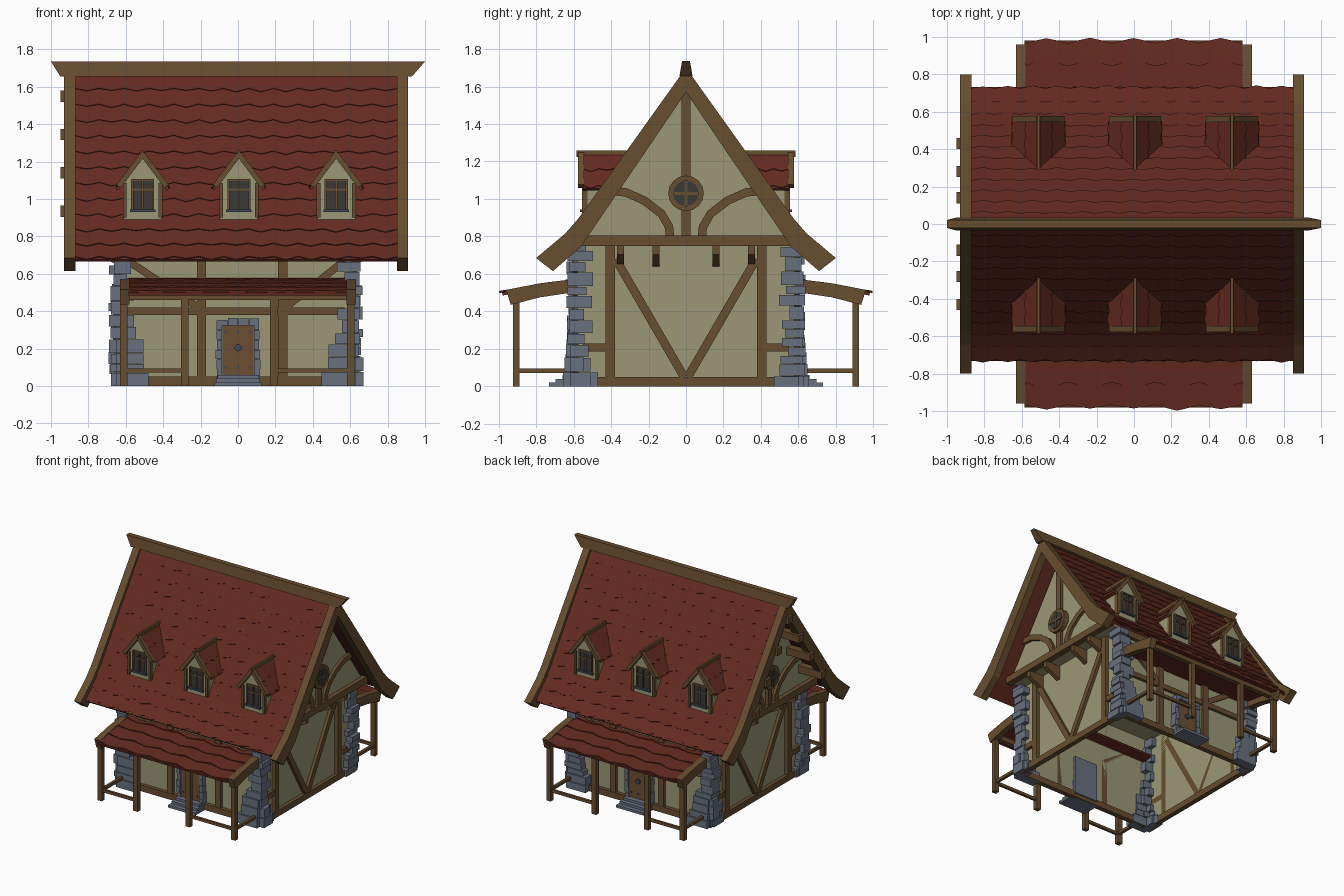
import bpy, bmesh, math, random
from mathutils import Vector

random.seed(4)
cube = bpy.data.objects.get("Cube")
if cube:
    bpy.data.objects.remove(cube, do_unlink=True)

COLOURS = {
    "roof_tile": (0.125, 0.0235, 0.0145),
    "timber": (0.135, 0.074, 0.029),
    "plaster": (0.33, 0.31, 0.18),
    "stone": (0.14, 0.165, 0.215),
    "door_wood": (0.15, 0.076, 0.03),
    "dark_glass": (0.042, 0.04, 0.038),
    "iron": (0.05, 0.065, 0.1),
}
CX, WALL_X, WALL_Y = -0.01, 0.62, 0.58   # house centre and wall half sizes
JETTY = 0.11                             # overhang of the upper gables
SIDES = (-1, 1)
parts = {}


def part(name, colour):
    """Mesh that collects all pieces of one part."""
    return parts.setdefault(name, (bmesh.new(), colour))[0]


# Mappings from (across, up, depth) to space
def long_wall(s):
    return lambda u, z, d: (CX + u, s * (WALL_Y + d), z)


def gable_wall(s, out=0):
    return lambda u, z, d: (CX + s * (WALL_X + out + d), u, z)


def facing(s, cx=0):
    return lambda u, z, d: (cx + u, s * d, z)


def along_x(s):
    return lambda u, z, d: (d, s * u, z)


def prism(bm, place, outline, d0, d1):
    near = [bm.verts.new(place(u, z, d0)) for u, z in outline]
    far = [bm.verts.new(place(u, z, d1)) for u, z in outline]
    bm.faces.new(near)
    bm.faces.new(far[::-1])
    for i in range(len(near)):
        bm.faces.new((near[i - 1], far[i - 1], far[i], near[i]))
    return near + far


def rect(u0, u1, z0, z1):
    return [(u0, z0), (u1, z0), (u1, z1), (u0, z1)]


def disc(z, r, n=16):
    return [(r * math.cos(math.tau * i / n), z + r * math.sin(math.tau * i / n)) for i in range(n)]


def ribbon(points, width):
    """Outline of a band of constant width along a path."""
    pts = [Vector(p) for p in points]
    left, right = [], []
    for i, p in enumerate(pts):
        t = (pts[min(i + 1, len(pts) - 1)] - pts[max(i - 1, 0)]).normalized()
        n = Vector((-t.y, t.x)) * width / 2
        left.append(p + n)
        right.append(p - n)
    return left + right[::-1]


def on_path(points, dist):
    pts = [Vector(p) for p in points]
    for i in range(len(pts) - 1):
        seg = pts[i + 1] - pts[i]
        if dist <= seg.length or i == len(pts) - 2:
            t = seg.normalized()
            return pts[i] + t * dist, Vector((-t.y, t.x))
        dist -= seg.length


def tile_rows(bm, place, path, d0, d1, rows, period, wave, lift):
    """Lapped rows of tiles with pointed lower edges over a thin deck."""
    prism(bm, place, ribbon([(u, z - 0.012) for u, z in path], 0.016), d0, d1)
    length = sum((Vector(b) - Vector(a)).length for a, b in zip(path, path[1:]))
    cols = max(1, round((d1 - d0) / period)) * 4
    for r in range(rows):
        rings, drop = [], 0
        top, _ = on_path(path, length * r / rows)
        for k in range(cols + 1):
            if k % 4 == 0:
                drop = wave * random.uniform(0.6, 1.2)
            edge = length * (r + 1) / rows + drop * (0, 0.55, 1, 0.55)[k % 4] - wave / 2
            low, n = on_path(path, edge)
            d = d0 + (d1 - d0) * k / cols
            rings.append([bm.verts.new(place(p.x, p.y, d))
                          for p in (top, low + n * lift, low - n * 0.004)])
        for a, b in zip(rings, rings[1:]):
            for i in range(3):
                bm.faces.new((a[i - 1], a[i], b[i], b[i - 1]))
        bm.faces.new(rings[0])
        bm.faces.new(rings[-1][::-1])


# Lower walls, open below, and overhanging attic with its ceiling
prism(part("lower_walls", "plaster"), along_x(1), rect(-WALL_Y, WALL_Y, 0, 0.755), CX - WALL_X, CX + WALL_X)
half = [(WALL_Y, 0.755), (WALL_Y, 0.79)]
attic = half + [(0, 1.61)] + [(-y, z) for y, z in half[::-1]]
prism(part("attic_walls", "plaster"), along_x(1), attic, CX - WALL_X - JETTY, CX + WALL_X + JETTY)

# Main roof, barge boards and ridge beam
ROOF = [(0, 1.665), (0.55, 0.875), (0.64, 0.77), (0.728, 0.683)]
BARGE = [(0, 1.70), (0.575, 0.895), (0.645, 0.815), (0.80, 0.685),
         (0.71, 0.615), (0.56, 0.745), (0.51, 0.82), (0, 1.57)]
for s in SIDES:
    tile_rows(part("main_roof", "roof_tile"), along_x(s), ROOF, CX - 0.865, CX + 0.865, 12, 0.135, 0.02, 0.006)
    for e in SIDES:
        prism(part("barge_boards", "timber"), along_x(s), BARGE, CX + e * 0.86, CX + e * 0.92)
ridge = [(-1, 1.735), (1, 1.735), (0.93, 1.655), (-0.95, 1.655)]
for v in prism(part("ridge_beam", "timber"), facing(1), ridge, -0.035, 0.035):
    if v.co.z > 1.7:
        v.co.y *= 0.6

# Purlin ends under one overhang
for y, z in ((0, 1.55), (0.14, 1.345), (0.28, 1.14), (0.43, 0.935)):
    for s in SIDES[:2 if y else 1]:
        prism(part("purlins", "timber"), along_x(s), rect(y - 0.03, y + 0.03, z - 0.03, z + 0.03), -0.95, -0.72)

# Gable timbers, brackets under the overhang and round windows
BRACKET = [(0, 0.75), (JETTY + 0.02, 0.75), (JETTY + 0.02, 0.705), (0, 0.64)]
ARCH = [(0.42, 1.045), (0.32, 1.035), (0.22, 0.99), (0.13, 0.92), (0.09, 0.85), (0.085, 0.79)]
for s in SIDES:
    wall, upper = gable_wall(s), gable_wall(s, JETTY)
    bm = part("gable_timbers", "timber")
    prism(bm, wall, rect(-WALL_Y, WALL_Y, 0, 0.05), -0.01, 0.03)
    prism(bm, upper, rect(-0.6, 0.6, 0.75, 0.805), -0.02, 0.035)
    prism(bm, upper, rect(-0.025, 0.025, 0.8, 1.58), 0, 0.025)
    for m in SIDES:
        prism(bm, wall, rect(m * 0.38, m * 0.43, 0.04, 0.755), 0, 0.03)
        prism(bm, wall, rect(m * 0.42, m * 0.55, 0.185, 0.23), 0, 0.025)
        prism(bm, wall, ribbon([(m * 0.375, 0.68), (m * 0.01, 0.05)], 0.045), 0, 0.024)
        prism(bm, upper, ribbon([(m * u, z) for u, z in ARCH], 0.045), 0, 0.022)
        for y in (0.16, 0.35):
            out = lambda u, z, d, s=s: (CX + s * (WALL_X + u), d, z)
            prism(part("brackets", "timber"), out, BRACKET, m * y - 0.018, m * y + 0.018)
    prism(part("round_window_frames", "timber"), upper, disc(1.03, 0.095), 0, 0.045)
    prism(part("round_window_glass", "dark_glass"), upper, disc(1.03, 0.068), 0.04, 0.048)
    bars = part("round_window_bars", "timber")
    prism(bars, upper, rect(-0.008, 0.008, 0.96, 1.10), 0.045, 0.055)
    prism(bars, upper, rect(-0.07, 0.07, 1.022, 1.038), 0.045, 0.054)

# Long wall timbers, doors and steps
for s in SIDES:
    wall, bm = long_wall(s), part("long_wall_timbers", "timber")
    prism(bm, wall, rect(-WALL_X, WALL_X, 0, 0.05), -0.01, 0.03)
    prism(bm, wall, rect(-WALL_X, WALL_X, 0.70, 0.75), 0, 0.03)
    prism(bm, wall, rect(-0.58, 0.58, 0.38, 0.42), 0, 0.022)
    for u, m in ((-0.185, -1), (0.25, 1)):
        prism(bm, wall, rect(u - 0.025, u + 0.025, 0.04, 0.74), 0, 0.028)
        prism(bm, wall, ribbon([(m * 0.58, 0.67), (u, 0.41)], 0.04), 0, 0.02)
    place, y = facing(s), WALL_Y
    frame = part("door_surrounds", "stone")
    prism(frame, place, rect(-0.105, 0.105, 0.03, 0.345), y - 0.02, y + 0.03)
    for m in SIDES:
        for i in range(6):
            z = 0.04 + i * 0.052
            prism(frame, place, rect(m * 0.085, m * random.uniform(0.112, 0.122), z, z + 0.05),
                  y, y + random.uniform(0.045, 0.055))
    for i in range(4):
        u = -0.11 + i * 0.056
        prism(frame, place, rect(u, u + 0.053, 0.325, random.uniform(0.35, 0.365)), y, y + 0.052)
    prism(part("doors", "door_wood"), place, rect(-0.084, 0.084, 0.055, 0.325), y, y + 0.038)
    iron = part("door_iron", "iron")
    prism(iron, place, disc(0.205, 0.02, 10), y, y + 0.05)
    for u in (-0.065, 0, 0.065):
        for z in (0.1, 0.29):
            prism(iron, place, rect(u - 0.006, u + 0.006, z - 0.006, z + 0.006), y, y + 0.044)
    for i in range(3):
        w = 0.125 - i * 0.008
        prism(part("door_steps", "stone"), place, rect(-w, w, i * 0.02, i * 0.02 + 0.02), y, 0.73 - i * 0.035)

# Stone corners of uneven courses, widening into a low base
for sx in SIDES:
    for sy in SIDES:
        z, i = 0, 0
        while z < 0.73:
            top = min(z + random.uniform(0.04, 0.08), 0.76)
            flip = 0.03 * (i % 2)
            x_in = 0.585 - flip + random.uniform(-0.02, 0.01)
            y_in = 0.535 - 0.03 + flip + random.uniform(-0.01, 0.02)
            x_out, y_out = random.uniform(0.65, 0.682), random.uniform(0.615, 0.638)
            stones = part("corner_stones", "stone")
            prism(stones, long_wall(sy), rect(sx * x_in, sx * x_out, z, top - 0.004),
                  y_in - WALL_Y, y_out - WALL_Y)
            if z < 0.27:
                inner = 0.46 + 0.25 * z + random.uniform(-0.01, 0.015)
                prism(stones, long_wall(sy), rect(sx * inner, sx * 0.64, z, top - 0.003), -0.01, 0.075 - 0.1 * z)
            if z < 0.1:
                prism(stones, gable_wall(sx), rect(sy * (0.47 + 0.5 * z), sy * 0.6, z, top - 0.006), -0.01, 0.045)
            z, i = top, i + 1

# Porches on both long sides
PORCH = [(0.58, 0.575), (0.78, 0.55), (0.96, 0.515), (0.935, 0.435), (0.78, 0.475), (0.58, 0.505)]
for s in SIDES:
    place = facing(s)
    tile_rows(part("porch_roofs", "roof_tile"), along_x(s), [(0.5, 0.585), (0.78, 0.542), (0.98, 0.505)],
              -0.585, 0.58, 4, 0.25, 0.03, 0.007)
    frame, posts, rails = (part(n, "timber") for n in ("porch_frames", "porch_posts", "porch_rails"))
    for m in SIDES:
        prism(frame, along_x(s), PORCH, m * 0.58, m * 0.632)
        prism(rails, along_x(s), rect(0.58, 0.9, 0.072, 0.095), m * 0.592, m * 0.615)
    prism(frame, place, rect(-0.6, 0.6, 0.46, 0.50), 0.885, 0.925)
    for u in (-0.61, -0.285, 0.19, 0.602):
        prism(posts, place, rect(u - 0.02, u + 0.02, 0, 0.47), 0.888, 0.924)
    for a, b in ((-0.61, -0.285), (0.19, 0.602)):
        prism(rails, place, rect(a, b, 0.072, 0.095), 0.896, 0.916)

# Dormers on both roof slopes
for s in SIDES:
    for cx in (-0.51, 0.005, 0.525):
        place = facing(s, cx)
        prism(part("dormer_walls", "plaster"), place,
              [(-0.1, 0.87), (0.1, 0.87), (0.1, 1.09), (0, 1.225), (-0.1, 1.09)], 0.4, 0.543)
        trim = part("dormer_trim", "timber")
        for m in SIDES:
            prism(trim, place, rect(m * 0.085, m * 0.105, 0.9, 1.085), 0.525, 0.555)
            prism(trim, place, ribbon([(m * 0.128, 1.068), (0, 1.24)], 0.028), 0.545, 0.577)
            slope = lambda u, z, d, m=m, p=place: p(m * u, z, d)
            tile_rows(part("dormer_roofs", "roof_tile"), slope, [(0, 1.243), (0.138, 1.063)], 0.30, 0.55, 2, 0.09, 0.016, 0.006)
        prism(trim, place, rect(-0.008, 0.008, 1.225, 1.26), 0.29, 0.585)
        prism(part("dormer_glass", "dark_glass"), place, rect(-0.055, 0.055, 0.945, 1.105), 0.538, 0.547)
        prism(part("dormer_sills", "iron"), place, rect(-0.068, 0.068, 0.93, 0.945), 0.54, 0.565)
        bars = part("dormer_window_bars", "timber")
        for u in (-0.056, 0, 0.056):
            prism(bars, place, rect(u - 0.006, u + 0.006, 0.945, 1.105), 0.54, 0.556)
        for z in (1.05, 1.102):
            prism(bars, place, rect(-0.06, 0.06, z - 0.005, z + 0.005), 0.54, 0.555)

# Turn every collected mesh into a coloured object
materials = {}
for name, rgb in COLOURS.items():
    mat = materials[name] = bpy.data.materials.new(name)
    mat.use_nodes = True
    mat.diffuse_color = (*rgb, 1)
    mat.node_tree.nodes["Principled BSDF"].inputs["Base Color"].default_value = (*rgb, 1)
for name, (bm, colour) in parts.items():
    bmesh.ops.recalc_face_normals(bm, faces=bm.faces)
    if name == "lower_walls":
        caps = [f for f in bm.faces if abs(f.normal.z) > 0.9]
        bmesh.ops.delete(bm, geom=caps, context='FACES')
    mesh = bpy.data.meshes.new(name)
    bm.to_mesh(mesh)
    bm.free()
    mesh.materials.append(materials[colour])
    bpy.context.collection.objects.link(bpy.data.objects.new(name, mesh))
